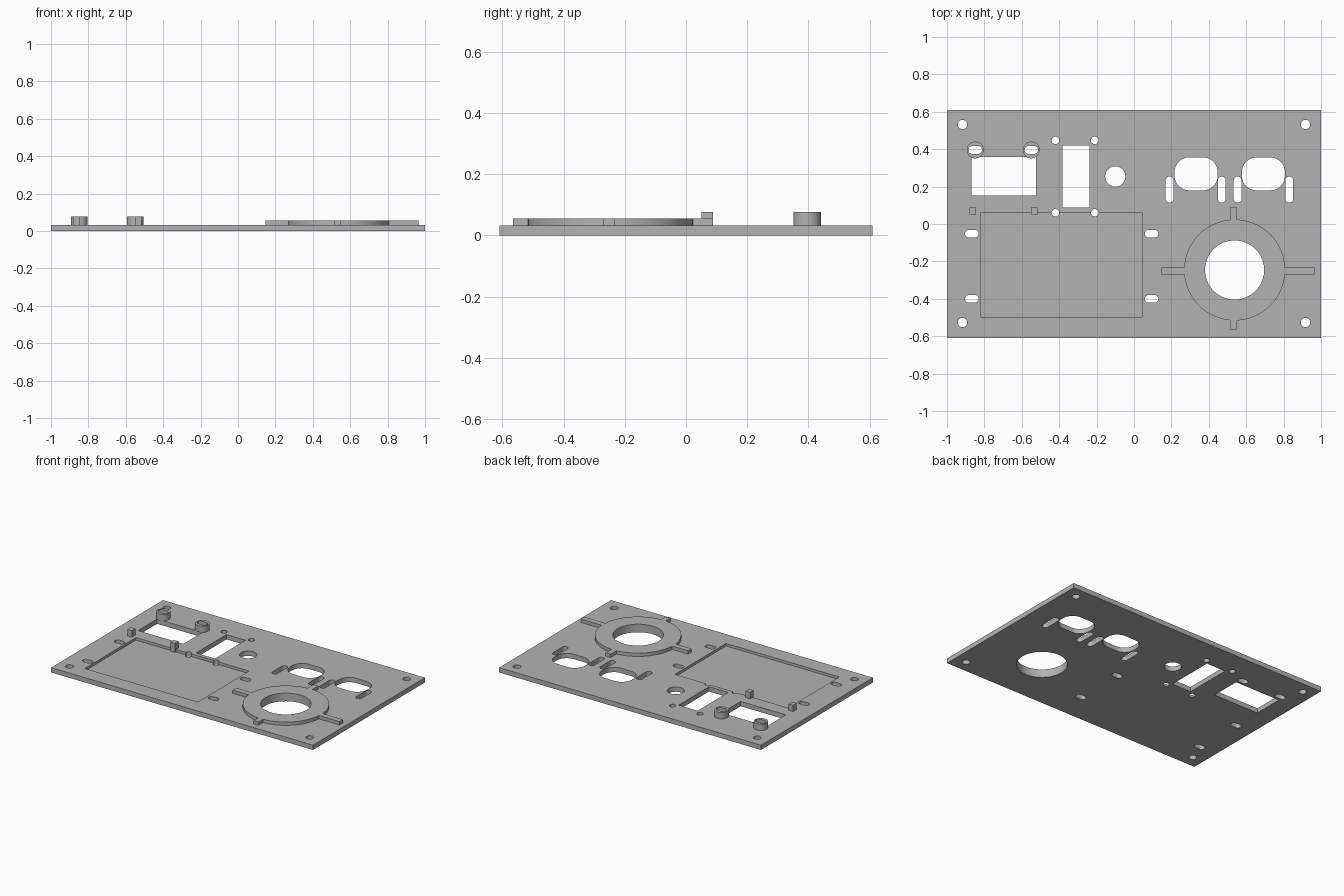
import bpy, bmesh
from math import cos, sin, pi, asin, radians
from mathutils import Vector

if "Cube" in bpy.data.objects:
    bpy.data.objects.remove(bpy.data.objects["Cube"])

W, D, T = 2.0, 1.22, 0.033      # plate size
RECESS_FLOOR, RING_TOP, POST_TOP = 0.015, 0.056, 0.077

grey = bpy.data.materials.new("plain grey")
grey.use_nodes = True
COLOUR = (0.45, 0.45, 0.45, 1)
grey.diffuse_color = COLOUR
grey.node_tree.nodes["Principled BSDF"].inputs["Base Color"].default_value = COLOUR


# Outlines
def rounded(x, y, w, h, r=0.0, n=12):
    """Rectangle outline with rounded corners."""
    if r == 0:
        return [(x + sx * w / 2, y + sy * h / 2)
                for sx, sy in ((1, 1), (-1, 1), (-1, -1), (1, -1))]
    pts = []
    for k, (sx, sy) in enumerate(((1, 1), (-1, 1), (-1, -1), (1, -1))):
        for i in range(n + 1):
            a = (k + i / n) * pi / 2
            pts.append((x + sx * (w / 2 - r) + r * cos(a),
                        y + sy * (h / 2 - r) + r * sin(a)))
    return pts


def circle(x, y, r, n=48):
    return [(x + r * cos(2 * pi * i / n), y + r * sin(2 * pi * i / n)) for i in range(n)]


def slot(x, y, w, h):
    return rounded(x, y, w, h, min(w, h) * 0.499)


# Solids
def prisms(name, outlines, z0, z1):
    bm = bmesh.new()
    for pts in outlines:
        low = [bm.verts.new((x, y, z0)) for x, y in pts]
        high = [bm.verts.new((x, y, z1)) for x, y in pts]
        bm.faces.new(low[::-1])
        bm.faces.new(high)
        for i in range(len(pts)):
            j = (i + 1) % len(pts)
            bm.faces.new((low[i], low[j], high[j], high[i]))
    mesh = bpy.data.meshes.new(name)
    bm.to_mesh(mesh)
    bm.free()
    obj = bpy.data.objects.new(name, mesh)
    obj.data.materials.append(grey)
    bpy.context.collection.objects.link(obj)
    return obj


def cut(obj, outlines, z0=-0.1, z1=0.2):
    cutter = prisms("cutter", outlines, z0, z1)
    cutter.hide_render = True
    mod = obj.modifiers.new("cut", "BOOLEAN")
    mod.operation, mod.solver, mod.object = "DIFFERENCE", "EXACT", cutter
    bpy.context.view_layer.objects.active = obj
    bpy.ops.object.modifier_apply(modifier=mod.name)
    bpy.data.objects.remove(cutter)


def smooth(obj):
    bpy.ops.object.select_all(action="DESELECT")
    obj.select_set(True)
    bpy.context.view_layer.objects.active = obj
    bpy.ops.object.shade_smooth_by_angle(angle=radians(30))


# Panel plate with shallow display recess
plate = prisms("panel_plate", [rounded(0, 0, W, D)], 0, T)
cut(plate, [rounded(-0.389, -0.219, 0.864, 0.558)], RECESS_FLOOR, 0.2)

# Through holes
RING = (0.538, -0.246)
ring_hole = circle(*RING, 0.158, 64)
post_spots = [(-0.849, 0.396), (-0.549, 0.396)]
post_slots = [slot(x, y, 0.072, 0.042) for x, y in post_spots]
holes = [ring_hole] + post_slots
holes += [circle(x, y, 0.025) for x in (-0.917, 0.917) for y in (-0.527, 0.532)]
holes += [rounded(-0.697, 0.256, 0.345, 0.207), rounded(-0.31, 0.254, 0.145, 0.332)]
holes += [circle(x, y, 0.02) for x in (-0.42, -0.21) for y in (0.06, 0.447)]
holes += [circle(-0.1, 0.254, 0.054)]
holes += [rounded(x, 0.268, 0.23, 0.176, 0.078) for x in (0.332, 0.692)]
holes += [slot(x, 0.184, 0.042, 0.14) for x in (0.19, 0.469, 0.554, 0.83)]
holes += [slot(x, y, 0.072, 0.042) for x in (-0.867, 0.094) for y in (-0.4, -0.052)]
cut(plate, holes)
smooth(plate)

# Raised ring with four arms
R, HALF = 0.27, 0.019
outline = []
for k, (reach, shift) in enumerate(((0.426, -0.005), (0.334, 0.005),
                                    (0.391, 0.005), (0.319, -0.005))):
    out = Vector((round(cos(k * pi / 2)), round(sin(k * pi / 2))))
    side = Vector((-out.y, out.x))
    a0, a1 = asin((shift - HALF) / R), asin((shift + HALF) / R)
    local = [(R * cos(a0), R * sin(a0)), (reach, shift - HALF),
             (reach, shift + HALF), (R * cos(a1), R * sin(a1))]
    local += [(R * cos(a), R * sin(a)) for a in
              (a1 + (pi / 2 - 0.1 - a1) * i / 18 for i in range(1, 19))]
    outline += [tuple(Vector(RING) + out * u + side * v) for u, v in local]
ring = prisms("mounting_ring", [outline], T, RING_TOP)
cut(ring, [ring_hole])
smooth(ring)

# Slotted standoffs
for label, spot, hole in zip(("right", "left"), post_spots, post_slots):
    post = prisms(f"{label}_standoff", [circle(*spot, 0.045)], T, POST_TOP)
    cut(post, [hole])
    smooth(post)

# Square pegs beside the recess
for label, x in (("right", -0.863), ("left", -0.534)):
    prisms(f"{label}_peg", [rounded(x, 0.069, 0.034, 0.038)], RECESS_FLOOR, POST_TOP)
